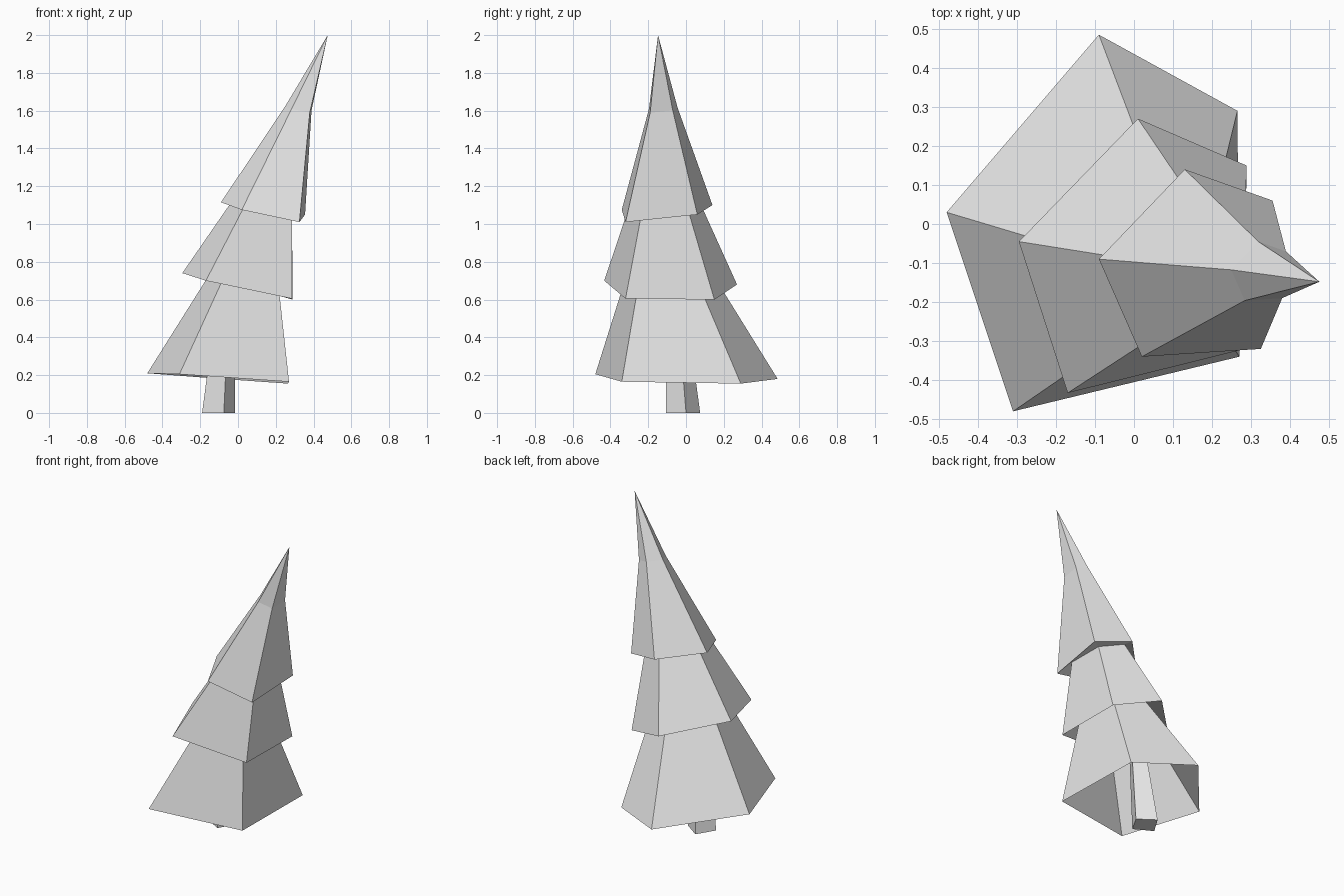
import bpy
import bmesh
from mathutils import Vector

default_cube = bpy.data.objects.get("Cube")
if default_cube:
    bpy.data.objects.remove(default_cube, do_unlink=True)

# One plain grey for the whole tree
grey = bpy.data.materials.new("plain_grey")
grey.use_nodes = True
grey_colour = (0.8, 0.8, 0.8, 1)
grey.diffuse_color = grey_colour
grey.node_tree.nodes["Principled BSDF"].inputs["Base Color"].default_value = grey_colour


def taper(outline, apex, amount):
    """Draw an outline towards an apex, like slicing a leaning pyramid."""
    return [Vector(point).lerp(Vector(apex), amount) for point in outline]


def add_ring(bm, outline):
    return [bm.verts.new(point) for point in outline]


def bridge(bm, lower, upper):
    """Join two counter-clockwise rings with outward facing quads."""
    for i in range(len(lower)):
        j = (i + 1) % len(lower)
        bm.faces.new((lower[i], lower[j], upper[j], upper[i]))


def finish(bm, name):
    mesh = bpy.data.meshes.new(name)
    bm.to_mesh(mesh)
    bm.free()
    mesh.materials.append(grey)
    part = bpy.data.objects.new(name, mesh)
    bpy.context.collection.objects.link(part)
    return part


# Each branch tier: tilted five-sided hem, leaning apex, how far it tapers
bottom_tier = (
    [(-.48, .03, .21), (-.31, -.48, .205), (.27, -.34, .165),
     (.265, .29, .155), (-.09, .485, .18)],
    (.155, -.16, 1.22), .53)
middle_tier = (
    [(-.295, -.045, .74), (-.17, -.433, .7), (.285, -.32, .605),
     (.288, .15, .6), (.01, .27, .68)],
    (.285, -.137, 1.58), .47)
top_tier = (
    [(-.09, -.09, 1.115), (.02, -.34, 1.075), (.325, -.32, 1.01),
     (.355, .06, 1.05), (.13, .14, 1.1)],
    (.405, -.13, 1.855), .685)

# Foliage: one hollow shell, open below, with a ledge under each upper tier
bm = bmesh.new()
previous = None
for outline, apex, amount in (bottom_tier, middle_tier, top_tier):
    hem = add_ring(bm, outline)
    if previous:
        bridge(bm, previous, hem)
    previous = add_ring(bm, taper(outline, apex, amount))
    bridge(bm, hem, previous)

# Pointed tip bending away from the top tier
tip = bm.verts.new((.475, -.148, 2))
for i in range(len(previous)):
    bm.faces.new((previous[i], previous[(i + 1) % len(previous)], tip))
finish(bm, "foliage")

# Trunk: tapered four-sided post running up inside the foliage
bm = bmesh.new()
foot_outline = [(-.19, -.04, 0), (-.075, -.105, 0), (-.015, 0, 0), (-.12, .075, 0)]
foot = add_ring(bm, foot_outline)
head = add_ring(bm, taper(foot_outline, (-.015, -.105, 1.33), .4))
bridge(bm, foot, head)
bm.faces.new(reversed(foot))
bm.faces.new(head)
finish(bm, "trunk")
